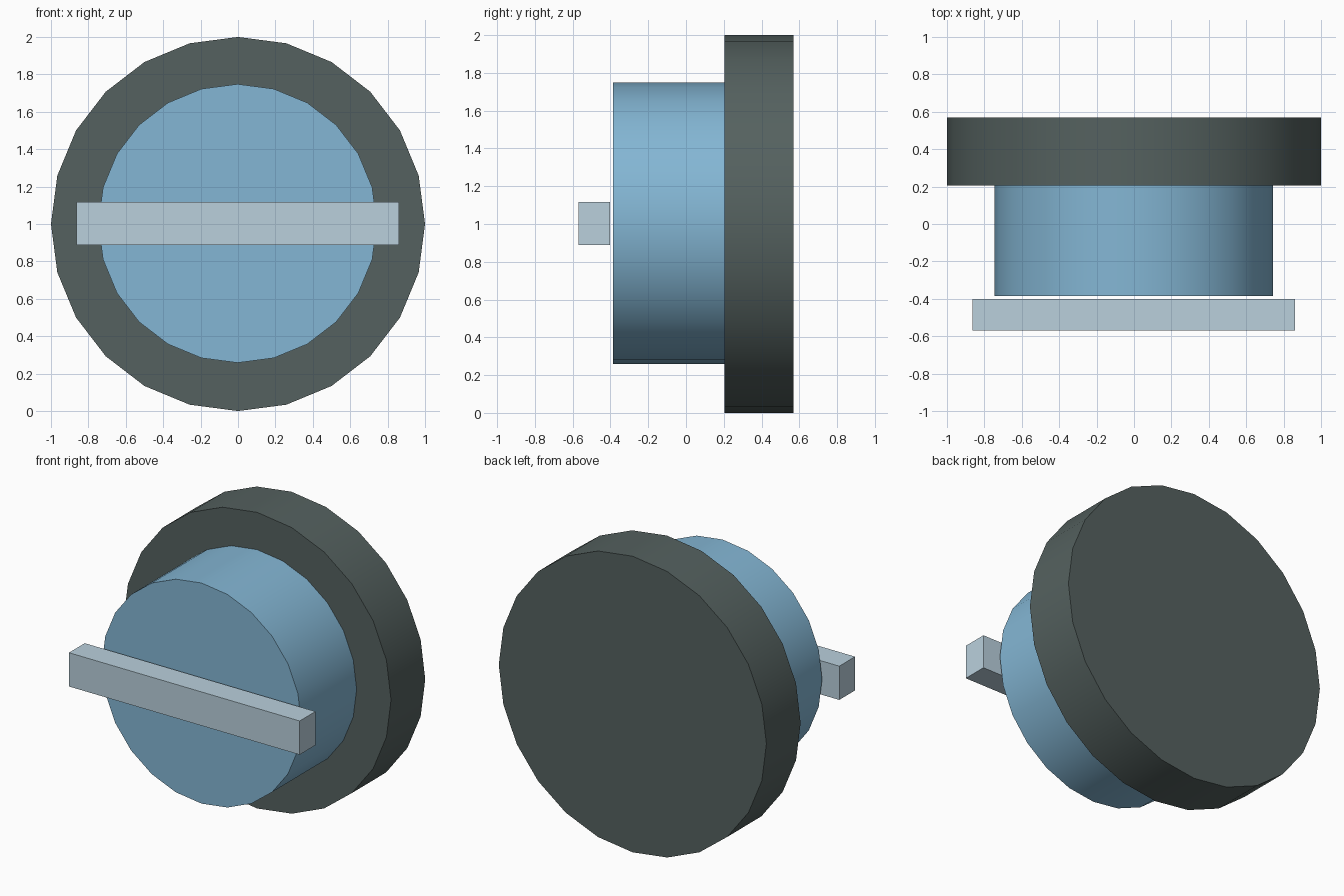
import bpy
import math

if "Cube" in bpy.data.objects:
    bpy.data.objects.remove(bpy.data.objects["Cube"])


def paint(obj, color):
    mat = bpy.data.materials.new(obj.name + "_colour")
    mat.diffuse_color = (*color, 1)
    mat.use_nodes = True
    mat.node_tree.nodes["Principled BSDF"].inputs["Base Color"].default_value = mat.diffuse_color
    obj.data.materials.append(mat)


def disc(name, radius, y0, y1, x, z, color):
    """24-sided drum lying along y, with smooth sides and crisp rims."""
    bpy.ops.mesh.primitive_cylinder_add(
        vertices=24, radius=radius, depth=y1 - y0,
        location=(x, (y0 + y1) / 2, z), rotation=(math.pi / 2, 0, 0))
    obj = bpy.context.object
    obj.name = name
    bpy.ops.object.shade_smooth_by_angle(angle=math.radians(30))
    paint(obj, color)


# Wide dark base flange at the back
disc("base_flange", 1.0, 0.205, 0.57, 0, 1.0, (0.09, 0.12, 0.115))

# Narrower blue drum in front of it
disc("drum", 0.745, -0.386, 0.205, -0.002, 1.003, (0.23, 0.47, 0.66))

# Pale grip bar floating just in front of the drum
bpy.ops.mesh.primitive_cube_add(size=1, location=(-0.002, -0.486, 1.003))
bar = bpy.context.object
bar.name = "grip_bar"
bar.scale = (1.724, 0.168, 0.228)
bpy.ops.object.transform_apply(location=False, rotation=False, scale=True)
paint(bar, (0.49, 0.63, 0.72))
